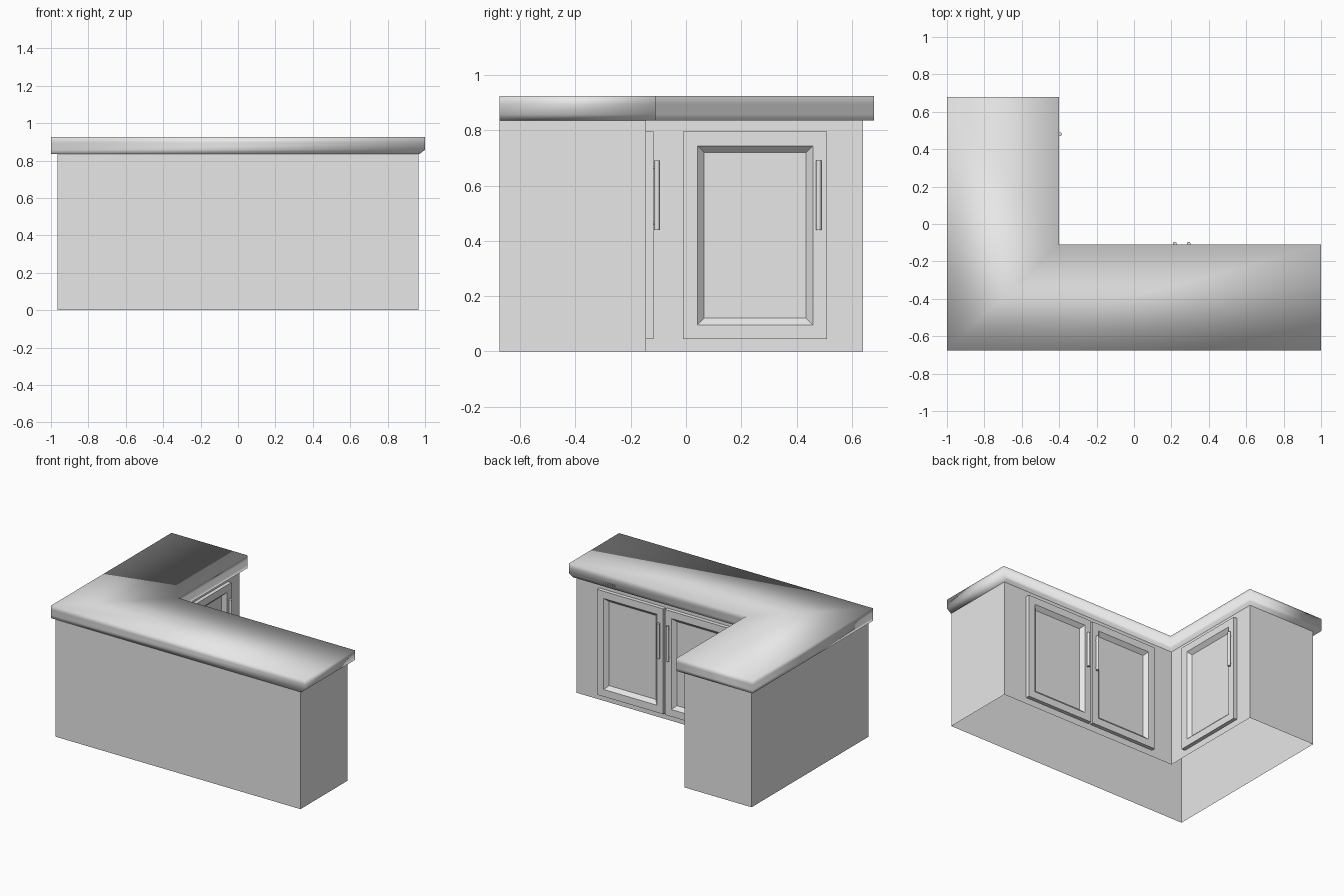
import bpy, bmesh
from math import pi
from mathutils import Matrix, Vector

old = bpy.data.objects.get("Cube")
if old:
    bpy.data.objects.remove(old, do_unlink=True)

grey = bpy.data.materials.new("plain_grey")
grey.use_nodes = True
grey.diffuse_color = (0.8, 0.8, 0.8, 1)
grey.node_tree.nodes["Principled BSDF"].inputs["Base Color"].default_value = (0.8, 0.8, 0.8, 1)


def finish(bm, name, matrix=None):
    bmesh.ops.recalc_face_normals(bm, faces=bm.faces)
    mesh = bpy.data.meshes.new(name)
    bm.to_mesh(mesh)
    bm.free()
    mesh.materials.append(grey)
    obj = bpy.data.objects.new(name, mesh)
    bpy.context.collection.objects.link(obj)
    if matrix:
        obj.matrix_world = matrix
    return obj


def l_outline(x0, x1, y0, y1, xi, yi):
    """Corner points of an L with its inner corner at (xi, yi)."""
    return [(x0, y0), (x1, y0), (x1, yi), (xi, yi), (xi, y1), (x0, y1)]


def stack(outlines, levels, caps):
    """Join outlines at rising heights into walls, with optional end caps."""
    bm = bmesh.new()
    rings = [[bm.verts.new((x, y, z)) for x, y in pts]
             for pts, z in zip(outlines, levels)]
    for low, high in zip(rings, rings[1:]):
        n = len(low)
        for i in range(n):
            j = (i + 1) % n
            bm.faces.new((low[i], low[j], high[j], high[i]))
    if caps:
        bm.faces.new(rings[0][::-1])
        bm.faces.new(rings[-1])
    return bm


FRONT, WALL_X, WALL_Y, TOP = -0.675, -0.435, -0.145, 0.835

# Cabinet: L-shaped walls, open underneath
body = l_outline(-0.965, 0.965, FRONT, 0.64, WALL_X, WALL_Y)
bm = stack([body, body], [0, TOP], False)
if sum(f.normal.z for f in bm.faces) == 0:
    bm.normal_update()
finish(bm, "cabinet_body")

# Worktop: soft-shaded slab, its free end tucked in at the bottom
slab = l_outline(-1, 1, FRONT, 0.68, -0.40, -0.11)
tucked = l_outline(-1, 0.97, FRONT, 0.68, -0.40, -0.11)
worktop = finish(stack([tucked, slab, slab, slab], [TOP, 0.857, 0.895, 0.925], True), "worktop")
for p in worktop.data.polygons:
    p.use_smooth = True

# Doors: local frame faces -y, with the back on y = 0
WIDTH, LOW, HIGH, THICK = 0.52, 0.045, 0.795, 0.027


def door(name, matrix):
    bm = bmesh.new()
    bmesh.ops.create_cube(bm, size=1)
    bmesh.ops.scale(bm, vec=(WIDTH, THICK, HIGH - LOW), verts=bm.verts)
    bmesh.ops.translate(bm, vec=(0, -THICK / 2, (LOW + HIGH) / 2), verts=bm.verts)
    bm.normal_update()
    face = min(bm.faces, key=lambda f: f.calc_center_median().y)
    bmesh.ops.inset_individual(bm, faces=[face], thickness=0.072)
    bmesh.ops.inset_individual(bm, faces=[face], thickness=0.035, depth=-0.025)
    finish(bm, name, matrix)


def cylinder(bm, centre, radius, length, turn=None):
    place = Matrix.Translation(centre) @ (turn or Matrix())
    bmesh.ops.create_cone(bm, cap_ends=True, segments=12, radius1=radius,
                          radius2=radius, depth=length, matrix=place)


# Handles: an upright rod on two short posts
def handle(name, matrix, x):
    bm = bmesh.new()
    cylinder(bm, Vector((x, -0.04, 0.565)), 0.01, 0.25)
    for z in (0.465, 0.665):
        cylinder(bm, Vector((x, -0.032, z)), 0.005, 0.016, Matrix.Rotation(pi / 2, 4, 'X'))
    obj = finish(bm, name, matrix)
    for p in obj.data.polygons:
        p.use_smooth = len(p.vertices) == 4


for side, x, y, angle, grip in (
        ("left", 0.522, WALL_Y, pi, 0.23),
        ("middle", -0.012, WALL_Y, pi, -0.23),
        ("side", WALL_X, 0.25, pi / 2, 0.23)):
    place = Matrix.Translation((x, y, 0)) @ Matrix.Rotation(angle, 4, 'Z')
    door(side + "_door", place)
    handle(side + "_handle", place, grip)
